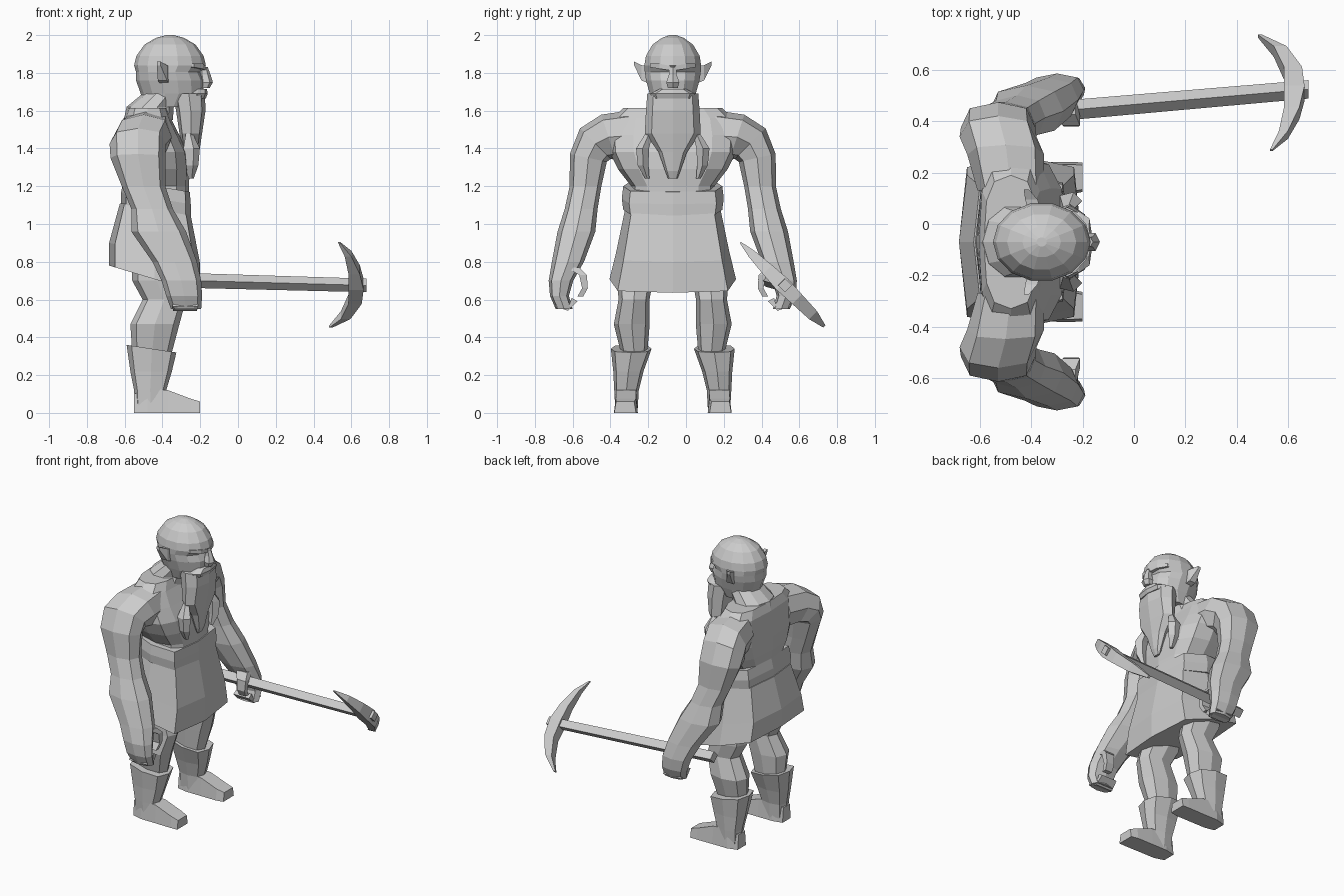
import bpy, bmesh, math
from mathutils import Vector

CY = -0.07  # body centre line
skin_mat = bpy.data.materials.new("plain grey")
skin_mat.diffuse_color = (0.6, 0.6, 0.6, 1)


def skin(name, rings):
    """Bridge equal-sized point loops into a closed, flat-shaded solid."""
    bm = bmesh.new()
    loops = [[bm.verts.new(p) for p in r] for r in rings]
    n = len(loops[0])
    for a, b in zip(loops, loops[1:]):
        for i in range(n):
            j = (i + 1) % n
            bm.faces.new((a[i], a[j], b[j], b[i]))
    bm.faces.new(loops[0])
    bm.faces.new(loops[-1])
    bmesh.ops.recalc_face_normals(bm, faces=bm.faces)
    me = bpy.data.meshes.new(name)
    bm.to_mesh(me)
    bm.free()
    me.materials.append(skin_mat)
    ob = bpy.data.objects.new(name, me)
    bpy.context.collection.objects.link(ob)
    return ob


def power(v, e):
    return math.copysign(abs(v) ** e, v) if abs(v) > 1e-6 else 0.0


def loft(name, stations, n=8, e=1.0, side=1, phase=0.0):
    """Station: x, sideways offset, z, x radius, side radius, roll degrees, front tilt."""
    rings = []
    for st in stations:
        x, off, z, rx, rs, roll, tilt = (tuple(st) + (0, 0))[:7]
        a = math.radians(roll)
        ring = []
        for i in range(n):
            t = 2 * math.pi * (i + phase) / n
            c, s = power(math.cos(t), e), power(math.sin(t), e)
            ring.append((x + rx * c, CY + side * (off + rs * s * math.cos(a)),
                         z + rs * s * math.sin(a) + tilt * c))
        rings.append(ring)
    return skin(name, rings)


# Head: cranium, recessed eye line, cheeks and jaw
loft("head", [(-.37, 0, 1.62, .13, .10), (-.35, 0, 1.69, .165, .125),
              (-.36, 0, 1.76, .18, .145), (-.37, 0, 1.805, .17, .152),
              (-.36, 0, 1.84, .19, .154), (-.36, 0, 1.89, .178, .146),
              (-.36, 0, 1.95, .135, .11), (-.36, 0, 1.985, .075, .06),
              (-.36, 0, 2.0, .02, .018)], n=14)
loft("neck", [(-.475, 0, 1.55, .13, .18), (-.465, 0, 1.62, .125, .14),
              (-.40, 0, 1.69, .105, .115)], n=10)

# Face: nose, moustache, beard
loft("nose", [(-.18, 0, 1.83, .02, .02), (-.175, 0, 1.79, .03, .024),
              (-.167, 0, 1.75, .034, .04), (-.175, 0, 1.72, .025, .03)], n=6)
loft("moustache", [(-.22, 0, 1.665, .05, .11), (-.215, 0, 1.69, .055, .12),
                   (-.21, 0, 1.715, .045, .07)], n=8, e=.8)
loft("beard", [(-.26, 0, 1.69, .085, .135), (-.25, 0, 1.60, .078, .142),
               (-.25, 0, 1.48, .06, .148), (-.25, 0, 1.38, .045, .075),
               (-.245, 0, 1.28, .025, .04), (-.245, 0, 1.24, .008, .025)], n=8, e=.8)

# Torso
loft("torso", [(-.43, 0, 1.02, .17, .23), (-.43, 0, 1.20, .17, .22),
               (-.435, 0, 1.29, .18, .29), (-.44, 0, 1.38, .175, .335),
               (-.46, 0, 1.47, .15, .34), (-.48, 0, 1.56, .125, .32),
               (-.48, 0, 1.615, .105, .26)], n=12, e=.7)

# Belt with a dipping front, and flared skirt with a rising back hem
loft("belt", [(-.435, 0, 1.075, .185, .262, 0, -.03),
              (-.435, 0, 1.135, .185, .27, 0, -.03),
              (-.43, 0, 1.20, .175, .262, 0, -.03)], n=8, e=.45)
loft("skirt", [(-.44, 0, 1.09, .185, .25, 0, -.02),
               (-.4425, 0, .85, .24, .30, 0, -.05),
               (-.4425, 0, .708, .24, .335, 0, -.072)], n=8, e=.4)

for side, tag in ((1, "left"), (-1, "right")):
    # Ear with upswept tip
    loft(tag + "_ear", [(-.39, .13, 1.79, .03, .055, 90), (-.40, .165, 1.80, .03, .05, 90),
                        (-.42, .205, 1.85, .012, .012, 90)], n=4, side=side, phase=.5, e=.6)
    # Brow ridge
    loft(tag + "_brow", [(-.19, .012, 1.825, .022, .014, 90),
                         (-.205, .07, 1.835, .022, .016, 90),
                         (-.25, .12, 1.84, .02, .012, 90)], n=4, e=.5, side=side, phase=.5)
    # Hanging beard braid
    loft(tag + "_braid", [(-.26, .125, 1.48, .02, .02), (-.25, .16, 1.40, .048, .036),
                          (-.25, .157, 1.31, .04, .03), (-.25, .135, 1.24, .015, .012)],
         n=5, side=side)
    # Arm: shoulder root to knuckles
    loft(tag + "_arm", [(-.48, .20, 1.47, .13, .135, 90), (-.50, .34, 1.46, .15, .125, 72),
                        (-.53, .41, 1.425, .15, .115, 45), (-.53, .447, 1.35, .145, .10, 12),
                        (-.50, .462, 1.20, .115, .084), (-.455, .485, 1.08, .11, .087),
                        (-.42, .51, .96, .145, .10), (-.335, .555, .80, .118, .085),
                        (-.30, .592, .70, .105, .065), (-.285, .60, .62, .095, .05),
                        (-.275, .575, .55, .08, .045)], n=8, e=.8, side=side)
    # Curled fingers and thumb
    loft(tag + "_fingers", [(-.28, .61, .59, .08, .035, -60), (-.28, .55, .56, .075, .024, -75),
                            (-.28, .52, .60, .07, .022, -150)], n=4, e=.5, side=side, phase=.5)
    loft(tag + "_thumb", [(-.27, .53, .77, .05, .04), (-.245, .475, .73, .04, .024),
                          (-.245, .465, .66, .035, .018), (-.25, .49, .615, .03, .018)],
         n=4, e=.5, side=side, phase=.5)
    # Leg
    loft(tag + "_leg", [(-.44, .18, .88, .13, .11), (-.43, .20, .70, .13, .095),
                        (-.39, .205, .60, .115, .082), (-.44, .217, .47, .13, .095),
                        (-.455, .205, .32, .105, .07)], n=8, e=.8, side=side)
    # Boot shaft, flared at the cuff
    loft(tag + "_boot", [(-.46, .245, .0, .085, .058), (-.465, .245, .12, .085, .065),
                         (-.46, .235, .22, .11, .08),
                         (-.458, .22, .34, .132, .108, 0, -.02)], n=8, e=.65, side=side)

    # Foot: heel to toe wedge
    def foot_slice(x, o0, o1, top):
        return [(x, CY + side * o0, 0), (x, CY + side * o1, 0),
                (x, CY + side * (o1 - .01), top), (x, CY + side * (o0 + .01), top)]
    skin(tag + "_foot", [foot_slice(-.55, .20, .29, .10), foot_slice(-.48, .185, .31, .13),
                         foot_slice(-.37, .185, .31, .12), foot_slice(-.25, .185, .312, .075),
                         foot_slice(-.20, .195, .31, .06)])


# Pickaxe handle, a square bar turned on edge
def diamond(x, y, z, r):
    return [(x, y + r, z), (x, y, z + r), (x, y - r, z), (x, y, z - r)]


skin("pickaxe_handle", [diamond(-.51, .422, .708, .04), diamond(.68, .525, .675, .036)])

# Pickaxe head: curved bar, slanted across the handle
along = Vector((0, .707, -.707))
across = Vector((0, .707, .707))
mid = Vector((0, .51, .68))
rings = []
for t, x_in, x_out, half in ((-.315, .53, .54, .004), (-.23, .565, .60, .022),
                             (-.11, .585, .645, .034), (0, .585, .665, .042),
                             (.11, .585, .655, .036), (.23, .545, .595, .03),
                             (.315, .483, .50, .008)):
    p = mid + along * t
    rings.append([p + across * h + Vector((x, 0, 0))
                  for x, h in ((x_in, -half), (x_out, -half), (x_out, half), (x_in, half))])
skin("pickaxe_head", rings)
